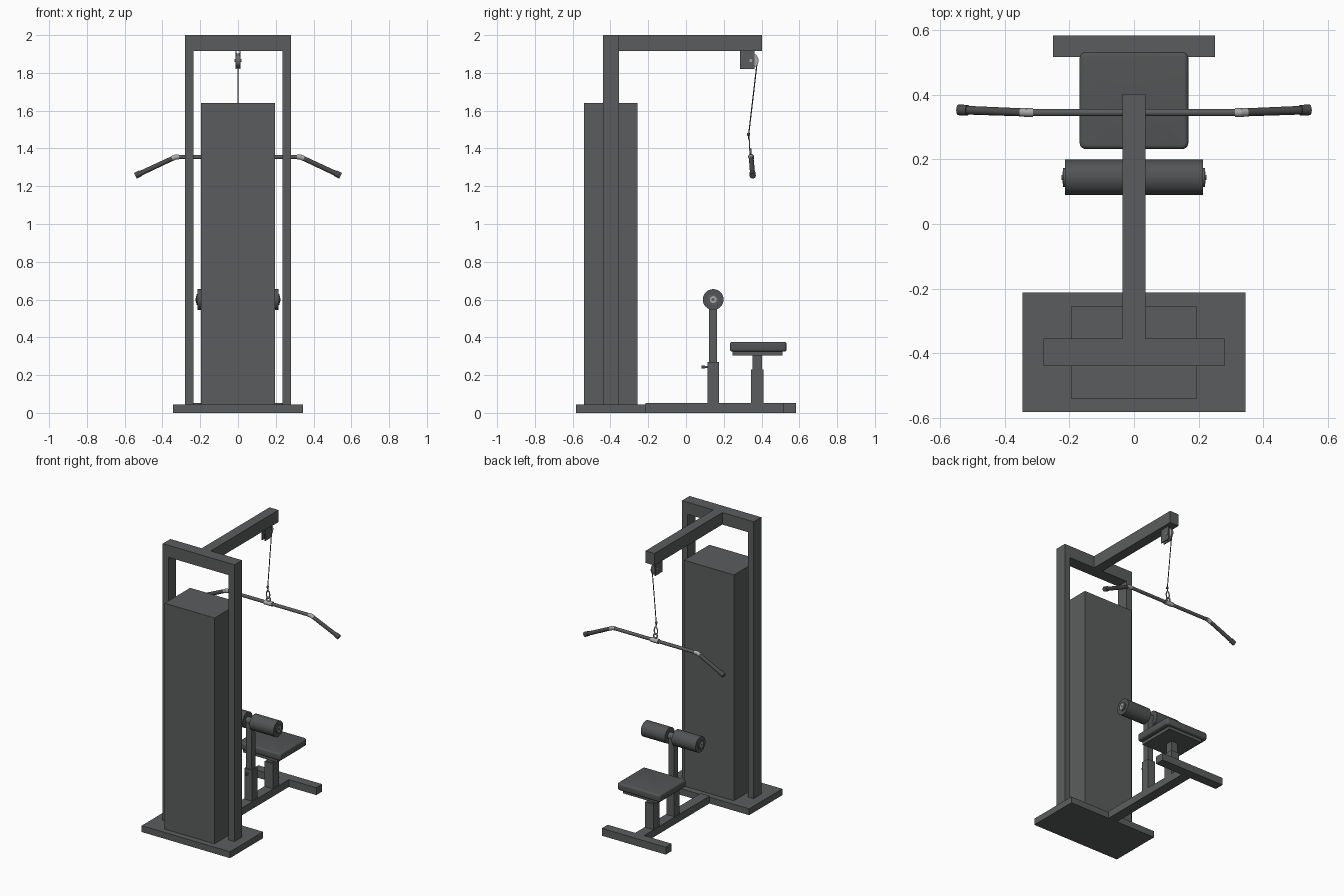
import bpy, bmesh, math
from mathutils import Vector

if "Cube" in bpy.data.objects:
    bpy.data.objects.remove(bpy.data.objects["Cube"])


def material(name, rgb):
    m = bpy.data.materials.new(name)
    m.diffuse_color = (*rgb, 1)
    m.use_nodes = True
    m.node_tree.nodes["Principled BSDF"].inputs["Base Color"].default_value = m.diffuse_color
    return m


FRAME = material("dark grey steel", (0.105, 0.108, 0.11))
PAD = material("charcoal padding", (0.085, 0.088, 0.09))
GRIP = material("dark rubber", (0.07, 0.07, 0.072))
METAL = material("light metal", (0.4, 0.4, 0.4))


def finish(obj, name, mat, smooth=False):
    obj.name = name
    obj.data.materials.append(mat)
    if smooth:
        bpy.context.view_layer.objects.active = obj
        obj.select_set(True)
        bpy.ops.object.shade_smooth_by_angle(angle=math.radians(40))
        obj.select_set(False)
    return obj


def box(name, x, y, z, mat=FRAME, bevel=0.0):
    """Box given by its (min, max) range on each axis."""
    bm = bmesh.new()
    bmesh.ops.create_cube(bm, size=1)
    for v in bm.verts:
        v.co = [r[0] + (c + 0.5) * (r[1] - r[0]) for c, r in zip(v.co, (x, y, z))]
    if bevel:
        # round the upright corners, then soften the top and bottom rims
        up = [e for e in bm.edges if abs(e.verts[0].co.z - e.verts[1].co.z) > 1e-4]
        bmesh.ops.bevel(bm, geom=up, offset=bevel, segments=4, profile=0.5, affect='EDGES')
        rim = [e for e in bm.edges if e.calc_face_angle(0) > 1.2]
        bmesh.ops.bevel(bm, geom=rim, offset=bevel * 0.7, segments=4, profile=0.5, affect='EDGES')
    me = bpy.data.meshes.new(name)
    bm.to_mesh(me)
    bm.free()
    obj = bpy.data.objects.new(name, me)
    bpy.context.collection.objects.link(obj)
    return finish(obj, name, mat, bevel > 0)


def rod(name, a, b, r, mat=FRAME, sides=24, r2=None):
    """Round rod from a to b, optionally tapered."""
    a, b = Vector(a), Vector(b)
    bpy.ops.mesh.primitive_cone_add(vertices=sides, radius1=r, radius2=r if r2 is None else r2,
                                    depth=(b - a).length, location=(a + b) / 2,
                                    rotation=(b - a).to_track_quat('Z', 'Y').to_euler())
    obj = bpy.context.object
    obj.select_set(False)
    return finish(obj, name, mat, True)


def ball(name, loc, r, mat):
    bpy.ops.mesh.primitive_uv_sphere_add(segments=16, ring_count=10, radius=r, location=loc)
    obj = bpy.context.object
    obj.select_set(False)
    return finish(obj, name, mat, True)


def ring(name, loc, R, r, rot, mat, stretch=1.0):
    bpy.ops.mesh.primitive_torus_add(major_radius=R, minor_radius=r, major_segments=24,
                                     minor_segments=8, location=loc, rotation=rot)
    obj = bpy.context.object
    obj.scale.x = stretch
    obj.select_set(False)
    return finish(obj, name, mat, True)


# Base, weight housing and tall frame
box("base_plate", (-0.345, 0.345), (-0.582, -0.212), (0, 0.045))
box("weight_housing", (-0.195, 0.195), (-0.54, -0.256), (0.045, 1.64))
box("top_beam", (-0.28, 0.28), (-0.44, -0.355), (1.915, 2.0))
for s, side in ((-1, "left"), (1, "right")):
    box(side + "_upright", sorted((s * 0.235, s * 0.28)), (-0.44, -0.355), (0.045, 1.915))
box("overhead_arm", (-0.035, 0.035), (-0.355, 0.402), (1.915, 2.0))

# Floor beam and rear foot
box("floor_beam", (-0.035, 0.035), (-0.215, 0.517), (0, 0.052))
box("rear_foot", (-0.25, 0.25), (0.517, 0.583), (0, 0.052))

# Seat
box("seat_post_sleeve", (-0.032, 0.032), (0.344, 0.41), (0.052, 0.23))
box("seat_post", (-0.025, 0.025), (0.353, 0.403), (0.23, 0.305))
box("seat_plate", (-0.135, 0.135), (0.247, 0.512), (0.303, 0.325))
box("seat_cushion", (-0.168, 0.168), (0.232, 0.532), (0.324, 0.376), PAD, 0.018)

# Knee roller support
box("roller_post_sleeve", (-0.03, 0.03), (0.113, 0.174), (0.052, 0.27))
box("roller_post", (-0.021, 0.021), (0.122, 0.165), (0.27, 0.59))
rod("adjuster_pin", (0, 0.115, 0.243), (0, 0.095, 0.243), 0.005, METAL, 12)
rod("adjuster_knob", (0, 0.1, 0.243), (0, 0.083, 0.243), 0.009, GRIP, 16)
rod("roller_axle", (-0.218, 0.144, 0.6), (0.218, 0.144, 0.6), 0.024)

# Padded rollers with stepped end caps
for s, side in ((-1, "left"), (1, "right")):
    def at(x):
        return (s * x, 0.144, 0.6)
    rod(side + "_roller_pad", at(0.026), at(0.214), 0.055, PAD, 40)
    rod(side + "_roller_cap", at(0.214), at(0.22), 0.03, FRAME, 32)
    rod(side + "_roller_washer", at(0.22), at(0.222), 0.018, METAL, 24)
    rod(side + "_roller_bolt", at(0.222), at(0.224), 0.009, FRAME, 6)

# Pulley hung beneath the arm
for s, side in ((-1, "left"), (1, "right")):
    box(side + "_pulley_bracket", sorted((s * 0.008, s * 0.014)), (0.285, 0.362), (1.82, 1.915))
    rod(side + "_pulley_flange", (s * 0.003, 0.343, 1.865), (s * 0.007, 0.343, 1.865), 0.041, METAL, 32)
rod("pulley_hub", (-0.004, 0.343, 1.865), (0.004, 0.343, 1.865), 0.033, METAL, 32)
rod("pulley_axle", (-0.018, 0.343, 1.865), (0.018, 0.343, 1.865), 0.008, METAL, 16)

# Cable, stopper and hook
rod("cable", (0, 0.377, 1.86), (0, 0.332, 1.475), 0.003, GRIP, 10)
ball("cable_stopper", (0, 0.331, 1.475), 0.009, GRIP)
rod("cable_end", (0, 0.332, 1.475), (0, 0.334, 1.442), 0.004, GRIP, 10)
ring("hook_link", (0, 0.336, 1.42), 0.013, 0.0035, (math.pi / 2, math.pi / 2, 0), METAL, 1.9)
ring("bar_eye", (0, 0.341, 1.385), 0.014, 0.005, (math.pi / 2, 0, 0), METAL)

# Pull bar with bent handles
C = Vector((0, 0.345, 1.355))
rod("bar_middle", C - Vector((0.33, 0, 0)), C + Vector((0.33, 0, 0)), 0.0115, FRAME)
rod("bar_center_sleeve", C - Vector((0.03, 0, 0)), C + Vector((0.03, 0, 0)), 0.016, METAL)
for s, side in ((-1, "left"), (1, "right")):
    elbow = C + Vector((s * 0.33, 0, 0))
    tip = Vector((s * 0.54, 0.353, 1.257))
    ball(side + "_bar_elbow", elbow, 0.0135, METAL)
    rod(side + "_inner_collar", elbow - Vector((s * 0.018, 0, 0)), elbow, 0.0135, METAL)
    rod(side + "_outer_collar", elbow, elbow.lerp(tip, 0.09), 0.0135, METAL)
    rod(side + "_handle_grip", elbow.lerp(tip, 0.08), tip, 0.0125, GRIP, 24, 0.0135)
    rod(side + "_handle_end", elbow.lerp(tip, 0.88), elbow.lerp(tip, 1.015), 0.0165, GRIP)
